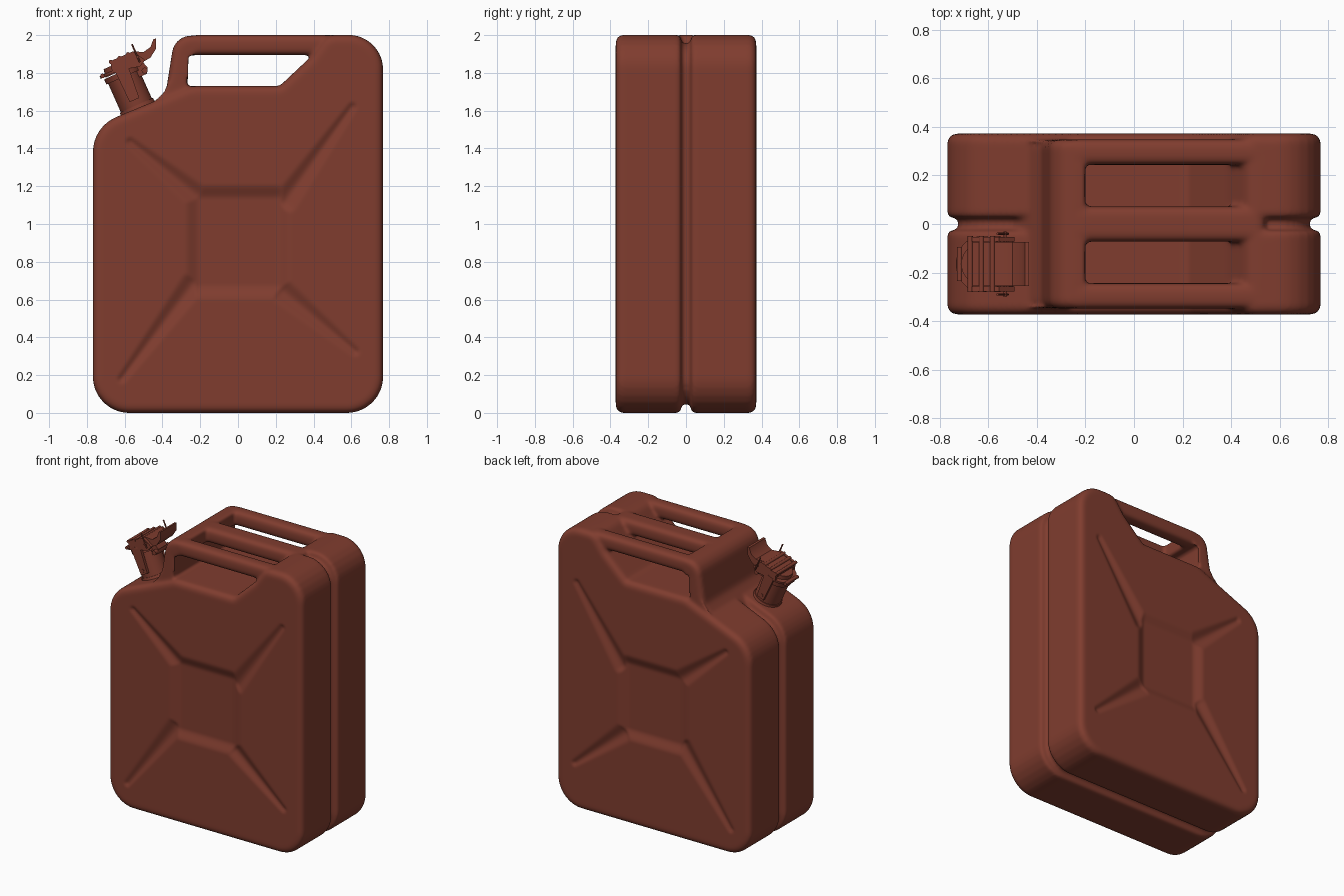
import bpy, bmesh, math
from mathutils import Vector, Matrix

if "Cube" in bpy.data.objects:
    bpy.data.objects.remove(bpy.data.objects["Cube"])

paint = bpy.data.materials.new("rust_red_paint")
paint.diffuse_color = (0.215, 0.046, 0.028, 1)
paint.use_nodes = True
paint.node_tree.nodes["Principled BSDF"].inputs["Base Color"].default_value = paint.diffuse_color


def finish(name, bm, angle=35):
    bmesh.ops.recalc_face_normals(bm, faces=bm.faces[:])
    me = bpy.data.meshes.new(name)
    bm.to_mesh(me)
    bm.free()
    me.materials.append(paint)
    me.shade_smooth()
    me.set_sharp_from_angle(angle=math.radians(angle))
    ob = bpy.data.objects.new(name, me)
    bpy.context.collection.objects.link(ob)
    return ob


def rounded(corners, step=0.04):
    """Closed outline from (x, z, radius) corners, with arcs and even subdivision."""
    pts, n = [], len(corners)
    for i, (x, z, r) in enumerate(corners):
        p = Vector((x, z))
        a = (Vector(corners[i - 1][:2]) - p).normalized()
        b = (Vector(corners[(i + 1) % n][:2]) - p).normalized()
        half = a.angle(b) / 2
        t = r / math.tan(half)
        centre = p + (a + b).normalized() * (r / math.sin(half))
        va, vb = p + a * t - centre, p + b * t - centre
        for k in range(9):
            v = va.lerp(vb, k / 8)
            pts.append(centre + v.normalized() * r)
    out = []
    for i, p in enumerate(pts):
        q = pts[(i + 1) % len(pts)]
        m = max(1, int((q - p).length / step))
        out += [p.lerp(q, k / m) for k in range(m)]
    return out


def loft(bm, outline, rings, groove=None):
    """Stack inset copies of a counter-clockwise outline along y; rings hold (y, inset, is_groove)."""
    n, loops = len(outline), []
    for y, inset, is_groove in rings:
        loop = []
        for i, p in enumerate(outline):
            t = (outline[(i + 1) % n] - outline[i - 1]).normalized()
            d = 0 if is_groove and not groove(p) else inset
            loop.append(bm.verts.new((p.x - t.y * d, y, p.y + t.x * d)))
        loops.append(loop)
    for a, b in zip(loops, loops[1:]):
        for i in range(n):
            j = (i + 1) % n
            bm.faces.new((a[i], a[j], b[j], b[i]))
    bm.faces.new(loops[0])
    bm.faces.new(loops[-1][::-1])


def edge_rings(half, r):
    return [(-half + r * (1 - math.cos(a)), r * (1 - math.sin(a)), False)
            for a in (k * math.pi / 12 for k in range(7))]


def mirrored(rings):
    return rings + [(-y, d, g) for y, d, g in reversed(rings)]


# Can body: rounded side outline, with a seam groove around the middle
bm = bmesh.new()
body = rounded([(-0.768, 0, 0.19), (0.768, 0, 0.19), (0.768, 2.002, 0.18), (0.47, 2.0, 0.08),
                (0.385, 1.885, 0.05), (0.22, 1.73, 0.04), (-0.25, 1.73, 0.1), (-0.768, 1.515, 0.2)])
seam = [(-0.045, 0, True), (-0.03, 0.008, True), (-0.02, 0.045, True)]
loft(bm, body, mirrored(edge_rings(0.372, 0.04) + seam),
     lambda p: not (-0.37 < p.x < 0.5 and p.y > 1))

# Handle post: one wall across the width that carries all three bars
post = rounded([(-0.52, 1.55, 0.01), (-0.3, 1.55, 0.01), (-0.268, 1.7, 0.02), (-0.266, 1.895, 0.02),
                (-0.2, 1.897, 0.01), (-0.2, 1.998, 0.01), (-0.335, 1.995, 0.1), (-0.38, 1.71, 0.08)])
loft(bm, post, mirrored(edge_rings(0.347, 0.035)))

# Three handle bars
for y, w in ((-0.296, 0.105), (0, 0.145), (0.296, 0.105)):
    bar = bmesh.new()
    bmesh.ops.create_cube(bar, size=1, matrix=Matrix.Translation((0.14, y, 1.947))
                          @ Matrix.Diagonal((0.8, w, 0.106, 1)))
    bmesh.ops.bevel(bar, geom=bar.edges[:], offset=0.035, segments=4, profile=0.5, affect='EDGES')
    tmp = bpy.data.meshes.new("bar")
    bar.to_mesh(tmp)
    bar.free()
    bm.from_mesh(tmp)
    bpy.data.meshes.remove(tmp)

# Weld everything into one soft pressed-metal skin
shell = finish("can_body_with_handles", bm)
rm = shell.modifiers.new("weld", 'REMESH')
rm.mode, rm.voxel_size = 'VOXEL', 0.011
sm = shell.modifiers.new("soften", 'SMOOTH')
sm.factor, sm.iterations = 0.5, 5
skin = bpy.data.meshes.new_from_object(shell.evaluated_get(bpy.context.evaluated_depsgraph_get()))
shell.modifiers.clear()
shell.data = skin

# Pressed panel on both faces: a sunk rectangle with four tapering grooves
ARMS = [((-0.22, 1.15), (-0.57, 1.435)), ((0.25, 1.12), (0.605, 1.62)),
        ((0.24, 0.64), (0.62, 0.325)), ((-0.24, 0.68), (-0.615, 0.18))]
ARMS = [(Vector(a), Vector(b)) for a, b in ARMS]


def ease(t):
    t = max(0, min(1, t))
    return t * t * (3 - 2 * t)


def dent(p):
    dx, dz = max(abs(p.x) - 0.2, 0), max(abs(p.y - 0.905) - 0.225, 0)
    d = 0.026 * ease(1 - math.hypot(dx, dz) / 0.085)
    for a, b in ARMS:
        t = max(0, min(1, (p - a).dot(b - a) / (b - a).length_squared))
        r = 0.075 - 0.045 * t
        d = max(d, (0.024 - 0.012 * t) * ease(1 - (p - a.lerp(b, t)).length / r))
    return d


for v in skin.vertices:
    if abs(v.co.y) > 0.35 and 0.1 < v.co.z < 1.7:
        v.co.y -= math.copysign(dent(Vector((v.co.x, v.co.z))), v.co.y)
if not skin.materials:
    skin.materials.append(paint)
skin.shade_smooth()

# Spout, built upright in its own frame and then tilted onto the sloping shoulder
TILT = Matrix.Translation((-0.53, -0.165, 1.61)) @ Matrix.Rotation(math.radians(-24), 4, 'Y')


def cyl(name, r, w0, w1, u=0, y=0, r2=None, segs=40):
    bm = bmesh.new()
    bmesh.ops.create_cone(bm, cap_ends=True, segments=segs, radius1=r, radius2=r2 or r,
                          depth=w1 - w0, matrix=TILT @ Matrix.Translation((u, y, (w0 + w1) / 2)))
    return finish(name, bm)


def rod(name, u, w, r, length):
    bm = bmesh.new()
    bmesh.ops.create_cone(bm, cap_ends=True, segments=16, radius1=r, radius2=r, depth=length,
                          matrix=TILT @ Matrix.Translation((u, 0, w)) @ Matrix.Rotation(math.pi / 2, 4, 'X'))
    return finish(name, bm)


def plate(name, pts, y0, y1):
    bm = bmesh.new()
    a = [bm.verts.new(TILT @ Vector((u, y0, w))) for u, w in pts]
    b = [bm.verts.new(TILT @ Vector((u, y1, w))) for u, w in pts]
    bm.faces.new(a)
    bm.faces.new(b[::-1])
    for i in range(len(pts)):
        j = (i + 1) % len(pts)
        bm.faces.new((a[i], a[j], b[j], b[i]))
    return finish(name, bm)


cyl("spout_base", 0.108, -0.04, 0.02, r2=0.095)
cyl("spout_neck", 0.09, -0.04, 0.21)
cyl("spout_rim", 0.1, 0.185, 0.215)
cyl("cap_flange", 0.115, 0.225, 0.24)
cyl("cap_top", 0.09, 0.22, 0.265, r2=0.08)

# Cam lever over the cap, its cross ribs and its side arms
plate("lever", [(-0.04, 0.262), (0.03, 0.262), (0.12, 0.215), (0.17, 0.22), (0.215, 0.25), (0.24, 0.3),
                (0.225, 0.304), (0.195, 0.272), (0.15, 0.262), (0.1, 0.288), (-0.03, 0.286)], -0.09, 0.09)
for u in (-0.03, 0.02, 0.07):
    rod("lever_rib", u, 0.285, 0.011, 0.23)
for s in (-1, 1):
    y0, y1 = sorted((s * 0.092, s * 0.112))
    plate("lever_side", [(-0.045, 0.235), (0.1, 0.2), (0.14, 0.22), (0.1, 0.288), (-0.03, 0.29)], y0, y1)
    plate("latch_arm", [(-0.025, 0.05), (0.03, 0.05), (0.045, 0.23), (-0.03, 0.23)], y0, y1)
    cyl("locking_pin", 0.005, 0.22, 0.325, u=0.11, y=s * 0.125, segs=10)
rod("latch_pin", 0.0, 0.075, 0.012, 0.23)
rod("hinge_pin", 0.115, 0.17, 0.016, 0.16)
rod("cam_pin", 0.11, 0.25, 0.006, 0.27)
rod("rear_pin", -0.1, 0.235, 0.012, 0.14)
plate("hinge_bracket", [(0.07, 0.15), (0.12, 0.15), (0.135, 0.18), (0.12, 0.23), (0.07, 0.23)], -0.05, 0.05)
